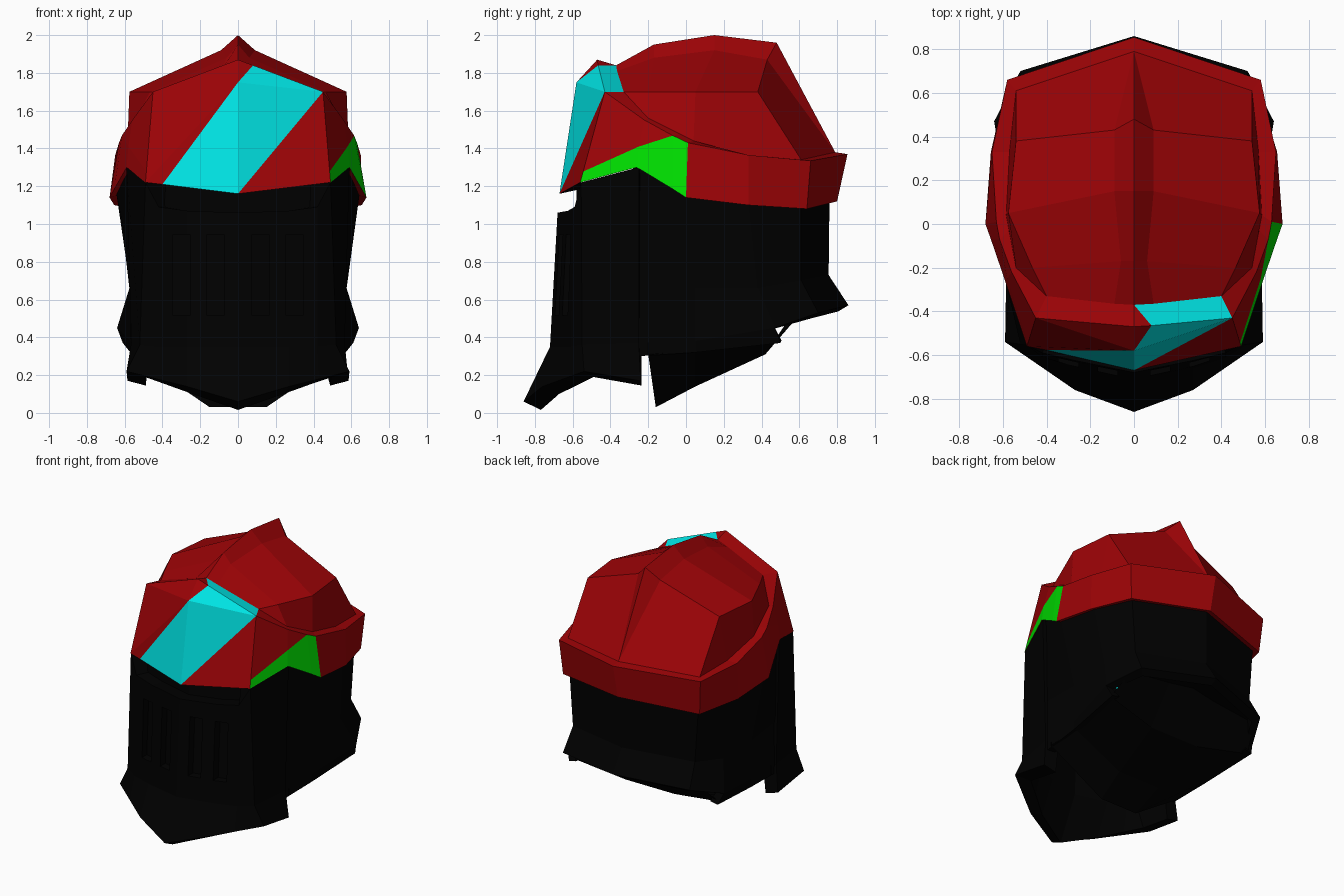
import bpy, bmesh
from mathutils import Vector

if "Cube" in bpy.data.objects:
    bpy.data.objects.remove(bpy.data.objects["Cube"])


def mat(name, rgb):
    m = bpy.data.materials.new(name)
    m.diffuse_color = (*rgb, 1)
    m.use_nodes = True
    m.node_tree.nodes["Principled BSDF"].inputs["Base Color"].default_value = m.diffuse_color
    return m


RED = mat("red", (0.34, 0.001, 0.002))
BLACK = mat("black", (0.0, 0.0, 0.0))
CYAN = mat("cyan", (0.0, 0.8, 0.8))
GREEN = mat("green", (0.0, 0.75, 0.0))


def build(name, faces, mats):
    """faces: list of (points, material index)"""
    bm = bmesh.new()
    for pts, mi in faces:
        clean = []
        for p in pts:
            if p not in clean:
                clean.append(p)
        if len(clean) > 2:
            f = bm.faces.new([bm.verts.new(p) for p in clean])
            f.material_index = mi
    bmesh.ops.remove_doubles(bm, verts=bm.verts, dist=0.0005)
    me = bpy.data.meshes.new(name)
    bm.to_mesh(me)
    bm.free()
    for m in mats:
        me.materials.append(m)
    ob = bpy.data.objects.new(name, me)
    bpy.context.collection.objects.link(ob)
    return ob


def flip(p):
    return (-p[0], p[1], p[2])


def half_grid(rows, pick=lambda r, c: 0):
    """Quads between rows (top to bottom) and columns (front to back), mirrored in x"""
    out = []
    for r in range(len(rows) - 1):
        for c in range(len(rows[r]) - 1):
            q = [rows[r][c], rows[r + 1][c], rows[r + 1][c + 1], rows[r][c + 1]]
            if None in q:
                continue
            out.append((q, pick(r, c)))
            out.append(([flip(p) for p in reversed(q)], 0))
    return out


def thicken(ob, t):
    m = ob.modifiers.new("thickness", "SOLIDIFY")
    m.thickness, m.offset, m.use_even_offset = t, -1, True


# Dome with centre ridge
base = [(.40, -.33, 1.70), (.54, -.20, 1.56), (.585, .04, 1.44), (.57, .33, 1.365),
        (.54, .61, 1.34), (0, .79, 1.38)]
build("dome", half_grid([
    [(0, -.37, 1.84), (0, -.17, 1.95), (0, .15, 2.0), (0, .48, 1.96), (0, .79, 1.38)],
    [(.09, -.365, 1.81), (.06, -.17, 1.88), (.09, .15, 1.92), (.09, .43, 1.87), (0, .79, 1.38)],
    [(.40, -.33, 1.70), (.465, -.20, 1.70), (.575, .05, 1.70), (.54, .38, 1.70), base[4]],
    base[:5]]), [RED])

# Band around the sides and back, green patch on the right
base.insert(2, (.572, -.03, 1.475))
top = [(.45, -.43, 1.70), (.56, -.22, 1.55), (.615, -.07, 1.468), (.63, .01, 1.43),
       (.65, .33, 1.365), (.58, .66, 1.335), (0, .855, 1.37)]
low = [(.49, -.56, 1.22), (.59, -.26, 1.30), (.655, -.07, 1.185), (.68, 0, 1.14),
       (.655, .33, 1.10), (.56, .64, 1.08), (0, .80, 1.12)]
mid = [tuple(Vector(low[0]).lerp(Vector(top[0]), .12)), (.58, -.25, 1.41)] + top[2:]
under = [(x * .9, y * .9, z + .02) for x, y, z in low]
build("band", half_grid([base, top, mid, low, under],
                        lambda r, c: 1 if r == 2 and c < 3 else 0), [RED, GREEN])

# Brow plate with diagonal cyan stripe
C, A, M = (0, -.67, 1.16), (-.40, -.577, 1.21), (0, -.58, 1.75)
R, TR, BR = low[0], top[0], base[0]
L, TL, BL = flip(R), flip(TR), flip(BR)
T0, T8, B0 = (0, -.47, 1.87), (.08, -.465, 1.84), (0, -.37, 1.84)
E0, ER = (0, -.58, 1.18), (.46, -.49, 1.23)
build("brow_plate", [
    ([L, A, M], 0), ([L, M, TL], 0), ([TL, M, T0], 0), ([M, T8, T0], 0),
    ([C, R, TR], 0), ([A, C, M], 1), ([C, TR, M], 1), ([M, TR, T8], 1),
    ([T8, TR, BR, B0], 1), ([T0, T8, B0], 0), ([TL, T0, B0, BL], 0),
    ([C, E0, ER, R], 2), ([L, flip(ER), E0, C], 2)], [RED, CYAN, BLACK])

# Recessed eye panel
build("eye_panel", half_grid([[E0, ER], [(0, -.58, 1.0), (.46, -.49, 1.0)]]), [BLACK])

# Face mask with flared chin
mask = build("face_mask", half_grid([
    [(0, -.68, 1.06), (.27, -.625, 1.07), (.42, -.59, 1.09), (.49, -.555, 1.22), (.59, -.25, 1.30)],
    [(0, -.72, .35), (.27, -.66, .35), (.42, -.61, .35), (.52, -.55, .36), (.565, -.25, .37)],
    [(0, -.86, .06), (.27, -.76, .14), (.43, -.65, .18), (.59, -.54, .22), (.585, -.24, .17)]]),
    [BLACK])
thicken(mask, .10)

# Breathing slots cut into the mask
cut = bmesh.new()
for x in (-.30, -.12, .12, .30):
    s = 1 if x > 0 else -1
    for v in bmesh.ops.create_cube(cut, size=1)["verts"]:
        d = Vector((v.co.x * .09, v.co.y * .12, v.co.z * .43))
        v.co = Vector((x + d.x, -.70 + .22 * abs(x) + d.y + s * .22 * d.x + .056 * d.z, .73 + d.z))
me = bpy.data.meshes.new("slot_cutter")
cut.to_mesh(me)
cut.free()
me.materials.append(BLACK)
cutter = bpy.data.objects.new("slot_cutter", me)
bpy.context.collection.objects.link(cutter)
cutter.hide_render = True
cutter.hide_set(True)
b = mask.modifiers.new("slots", "BOOLEAN")
b.operation, b.object, b.solver = "DIFFERENCE", cutter, "EXACT"

# Side and back wall with flared skirt
wall = build("back_wall", half_grid([
    [(.56, -.28, 1.31), (.645, 0, 1.17), (.63, .33, 1.13), (.53, .61, 1.12), (0, .76, 1.15)],
    [(.55, -.28, .68), (.57, .05, .66), (.575, .38, .66), (.50, .61, .70), (0, .755, .73)],
    [(.55, -.26, .34), (.57, .05, .38), (.64, .47, .45), (.52, .70, .53), (0, .86, .57)],
    [(.55, -.26, .30), (.57, .05, .32), (.61, .50, .37), None, None]]), [BLACK])
thicken(wall, .06)

# Neck guard wedge underneath, rising to meet the skirt lip
build("neck_guard", half_grid([
    [(.55, -.20, .45), (.56, -.20, .31), (.56, .05, .33), (.60, .47, .38), (.54, .61, .53), (.51, .69, .535)],
    [(.15, -.20, .45), (.15, -.16, .03), (.17, .05, .14), (.20, .42, .31), (.19, .60, .58), (.20, .785, .555)],
    [(0, -.20, .45), (0, -.16, .03), (0, .05, .14), (0, .42, .31), (0, .62, .60), (0, .84, .57)]]),
    [BLACK])
